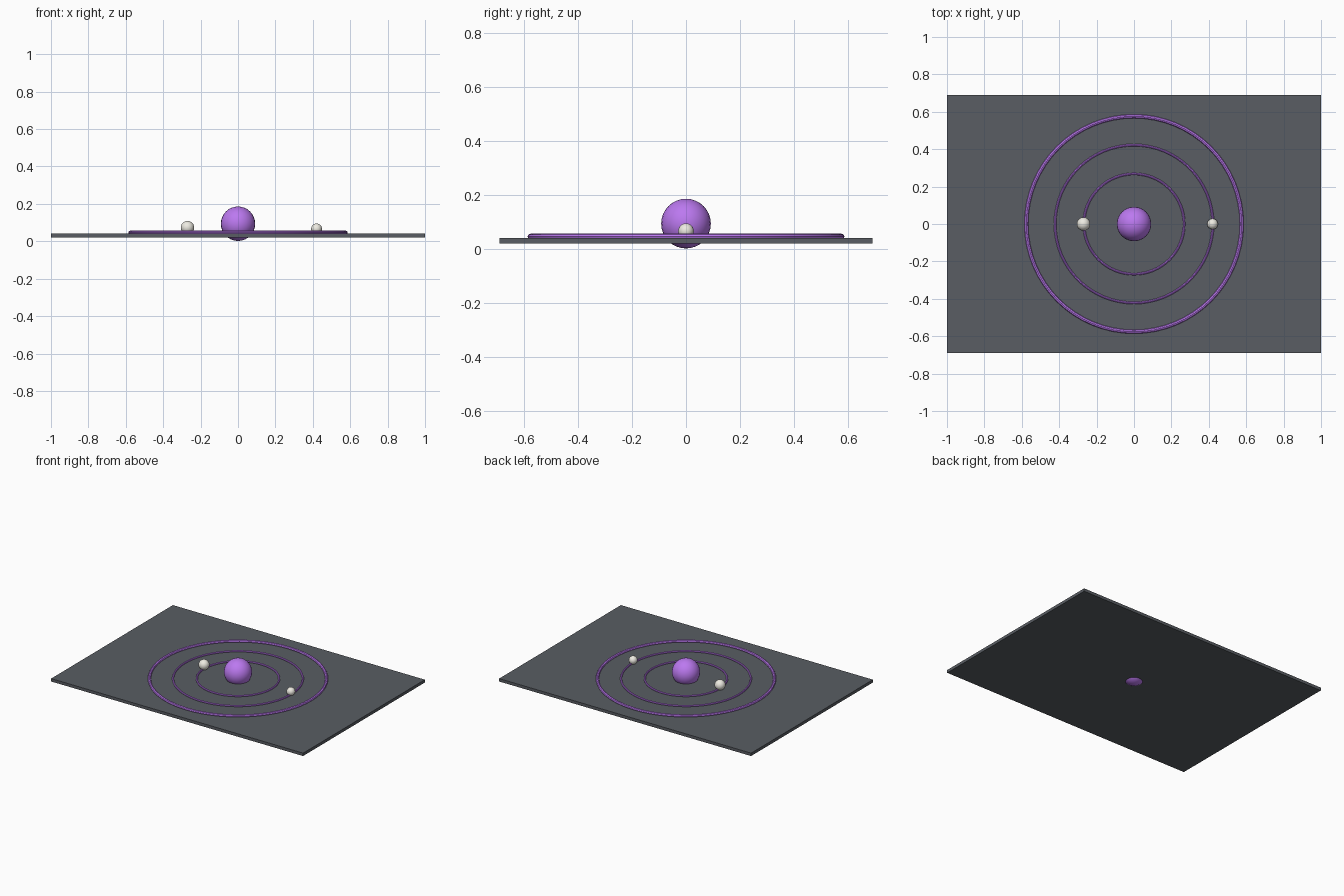
import bpy

if "Cube" in bpy.data.objects:
    bpy.data.objects.remove(bpy.data.objects["Cube"])


def material(name, color):
    m = bpy.data.materials.new(name)
    m.diffuse_color = color
    m.use_nodes = True
    m.node_tree.nodes["Principled BSDF"].inputs["Base Color"].default_value = m.diffuse_color
    return m


slate = material("slate", (0.10, 0.11, 0.125, 1))
purple = material("purple", (0.50, 0.19, 0.87, 1))
ivory = material("ivory", (0.85, 0.83, 0.76, 1))


def finish(name, mat, smooth=True):
    ob = bpy.context.object
    ob.name = name
    ob.data.materials.append(mat)
    if smooth:
        bpy.ops.object.shade_smooth_by_angle()
    return ob


def ball(name, x, z, r, mat, segments, rings):
    bpy.ops.mesh.primitive_uv_sphere_add(segments=segments, ring_count=rings,
                                         radius=r, location=(x, 0, z))
    finish(name, mat)


def ring(name, major, minor):
    bpy.ops.mesh.primitive_torus_add(major_radius=major, minor_radius=minor,
                                     major_segments=64, minor_segments=8,
                                     location=(0, 0, 0.046))
    finish(name, purple)


# Flat rectangular base plate
bpy.ops.mesh.primitive_cube_add(size=1, location=(0, 0, 0.031))
plate = finish("base_plate", slate, smooth=False)
plate.scale = (2.0, 1.38, 0.021)

# Concentric orbit rings half sunk into the plate
ring("inner_orbit", 0.268, 0.0065)
ring("middle_orbit", 0.422, 0.0065)
ring("outer_orbit", 0.576, 0.0105)

# Central ball, poking slightly through the plate
ball("central_ball", 0, 0.094, 0.092, purple, 24, 16)

# Small balls riding on the orbits
ball("inner_moon", -0.27, 0.073, 0.036, ivory, 16, 12)
ball("outer_moon", 0.42, 0.066, 0.029, ivory, 16, 12)
